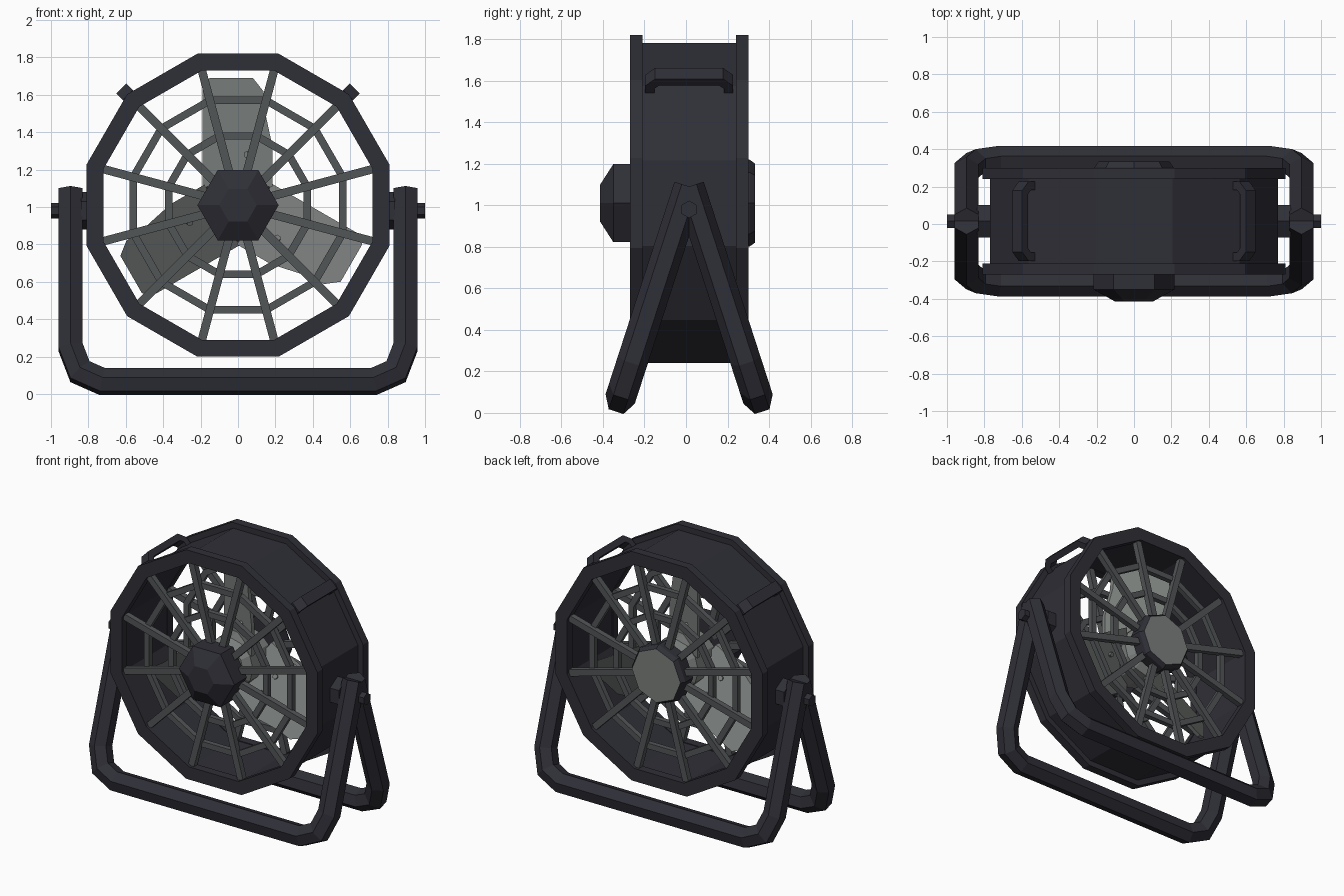
import bpy, bmesh, math
from mathutils import Vector, Matrix

if "Cube" in bpy.data.objects:
    bpy.data.objects.remove(bpy.data.objects["Cube"])

YC, ZC = 0.015, 1.01          # fan axis position
C15 = math.cos(math.radians(15))
TAU = 2 * math.pi


def mat(name, rgb):
    m = bpy.data.materials.new(name)
    m.diffuse_color = (*rgb, 1)
    m.use_nodes = True
    m.node_tree.nodes["Principled BSDF"].inputs["Base Color"].default_value = m.diffuse_color
    return m


DARK = mat("dark_frame", (0.028, 0.028, 0.038))
WIRE = mat("grille_grey", (0.085, 0.092, 0.096))
GREY = mat("blade_grey", (0.20, 0.215, 0.205))


def finish(name, bm, *mats):
    bmesh.ops.recalc_face_normals(bm, faces=bm.faces)
    me = bpy.data.meshes.new(name)
    bm.to_mesh(me)
    bm.free()
    for m in mats:
        me.materials.append(m)
    ob = bpy.data.objects.new(name, me)
    bpy.context.collection.objects.link(ob)
    return ob


def lathe(bm, profile, n, phase, closed):
    """Turn (radius, y) points about the fan axis; closed = hollow ring."""
    loops = [[bm.verts.new((r * math.cos(phase + TAU * i / n), y, ZC + r * math.sin(phase + TAU * i / n)))
              for i in range(n)] for r, y in profile]
    pairs = list(zip(loops, loops[1:]))
    if closed:
        pairs.append((loops[-1], loops[0]))
    else:
        bm.faces.new(loops[0])
        bm.faces.new(loops[-1])
    for a, b in pairs:
        for i in range(n):
            j = (i + 1) % n
            bm.faces.new((a[i], a[j], b[j], b[i]))


def ring(bm, r_in, r_out, y0, y1):
    """Twelve-sided ring given by flat-to-centre distances."""
    a, b = r_in / C15, r_out / C15
    lathe(bm, [(a, y0), (b, y0), (b, y1), (a, y1)], 12, TAU / 24, True)


def hexagon(r):
    return [(r * math.sin(TAU * i / 6), r * math.cos(TAU * i / 6)) for i in range(6)]


def box(w, h):
    return [(-w / 2, -h / 2), (w / 2, -h / 2), (w / 2, h / 2), (-w / 2, h / 2)]


def sweep(bm, pts, normal, section):
    """Sweep a section along a planar path with mitred corners."""
    pts, normal, loops = [Vector(p) for p in pts], Vector(normal).normalized(), []
    for i, p in enumerate(pts):
        d0 = (p - pts[i - 1]).normalized() if i else (pts[1] - p).normalized()
        d1 = (pts[i + 1] - p).normalized() if i < len(pts) - 1 else d0
        t = (d0 + d1).normalized()
        side = t.cross(normal) / t.dot(d0)
        loops.append([bm.verts.new(p + side * a + normal * b) for a, b in section])
    n = len(section)
    for a, b in zip(loops, loops[1:]):
        for i in range(n):
            j = (i + 1) % n
            bm.faces.new((a[i], a[j], b[j], b[i]))
    bm.faces.new(loops[0])
    bm.faces.new(loops[-1])


# Drum and its two rims
bm = bmesh.new()
ring(bm, 0.725, 0.77, -0.22, 0.25)
finish("drum", bm, DARK)
for name, y0 in (("front_rim", -0.27), ("back_rim", 0.24)):
    bm = bmesh.new()
    ring(bm, 0.72, 0.81, y0, y0 + 0.06)
    finish(name, bm, DARK)

# Front and back grilles: spokes and two hoops each
for name, s in (("front_grille", -1), ("back_grille", 1)):
    bm = bmesh.new()
    y = YC + s * 0.245
    for i in range(12):
        a = TAU * (i + 0.5) / 12
        d = Vector((math.cos(a), 0, math.sin(a)))
        o = Vector((0, y, ZC))
        sweep(bm, [o + d * 0.1, o + d * 0.75], (0, 1, 0), box(0.045, 0.04))
    for r in (0.37, 0.56):
        yh = y - s * 0.025
        ring(bm, r - 0.02, r + 0.02, yh - 0.018, yh + 0.018)
    finish(name, bm, WIRE)

# Front hub cap (six sides)
bm = bmesh.new()
lathe(bm, [(0.1, -0.415), (0.217, -0.35), (0.217, -0.21)], 6, 0, False)
finish("front_hub", bm, DARK)

# Back hub (eight sides) with a grey end face
bm = bmesh.new()
lathe(bm, [(0.21, 0.22), (0.21, 0.305), (0.19, 0.333)], 8, 0, False)
for f in bm.faces:
    if f.calc_center_median().y > 0.33:
        f.material_index = 1
finish("back_hub", bm, DARK, GREY)

# Rotor hub and shaft
bm = bmesh.new()
lathe(bm, [(0.13, -0.13), (0.18, -0.09), (0.18, 0.12), (0.13, 0.15)], 12, 0, False)
finish("rotor_hub", bm, GREY)
bm = bmesh.new()
lathe(bm, [(0.07, -0.22), (0.07, 0.23)], 8, 0, False)
finish("shaft", bm, DARK)

# Three pitched blades with small bolts
outline = [(-0.19, 0.1), (-0.19, 0.64), (-0.15, 0.68), (0.08, 0.68), (0.135, 0.61),
           (0.14, 0.52), (0.185, 0.31), (0.185, 0.1)]
PITCH = -0.6
for k in range(3):
    bm = bmesh.new()
    loops = [[bm.verts.new((x, YC + PITCH * x + t, z)) for x, z in outline] for t in (-0.016, 0.016)]
    bm.faces.new(loops[0])
    bm.faces.new(loops[1])
    for i in range(8):
        j = (i + 1) % 8
        bm.faces.new((loops[0][i], loops[0][j], loops[1][j], loops[1][i]))
    for x in (-0.06, 0.06):
        c = Vector((x, YC + PITCH * x, 0.27))
        n = Vector((-PITCH, 1, 0)).normalized()
        sweep(bm, [c - n * 0.03, c + n * 0.03], (0, 0, 1), hexagon(0.018))
    bm.transform(Matrix.Translation((0, 0, ZC)) @ Matrix.Rotation(-TAU * k / 3, 4, 'Y'))
    finish(f"blade_{k + 1}", bm, GREY)

# Carry handles on the upper corners
for name, s in (("left_handle", -1), ("right_handle", 1)):
    bm = bmesh.new()
    d = Vector((s, 0, 1)).normalized()
    path = [(-0.19, 0.77), (-0.19, 0.825), (-0.155, 0.86), (0.155, 0.86), (0.19, 0.825), (0.19, 0.77)]
    sweep(bm, [Vector((0, YC + y, ZC)) + d * r for y, r in path], (-s, 0, 1) if s < 0 else (1, 0, -1),
          box(0.045, 0.075))
    finish(name, bm, DARK)

# Two tilted U-shaped stand loops meeting at the pivots
half = [(0.895, 1.09), (0.895, 0.25), (0.845, 0.12), (0.725, 0.067)]
path = half + [(-x, z) for x, z in reversed(half)]
for name, s in (("front_stand", -1), ("back_stand", 1)):
    slope = s * 0.332 / 1.023
    bm = bmesh.new()
    sweep(bm, [(x, YC + slope * (1.09 - z), z) for x, z in path], (0, 1, slope), hexagon(0.074))
    finish(name, bm, DARK)

# Pivot spacers and bolts
for name, s in (("left", -1), ("right", 1)):
    for part, r, x0, x1 in (("spacer", 0.1, 0.74, 0.84), ("bolt", 0.042, 0.8, 1.0)):
        bm = bmesh.new()
        sweep(bm, [(s * x0, YC, 0.98), (s * x1, YC, 0.98)], (0, 0, 1), hexagon(r))
        finish(f"{name}_pivot_{part}", bm, DARK)
